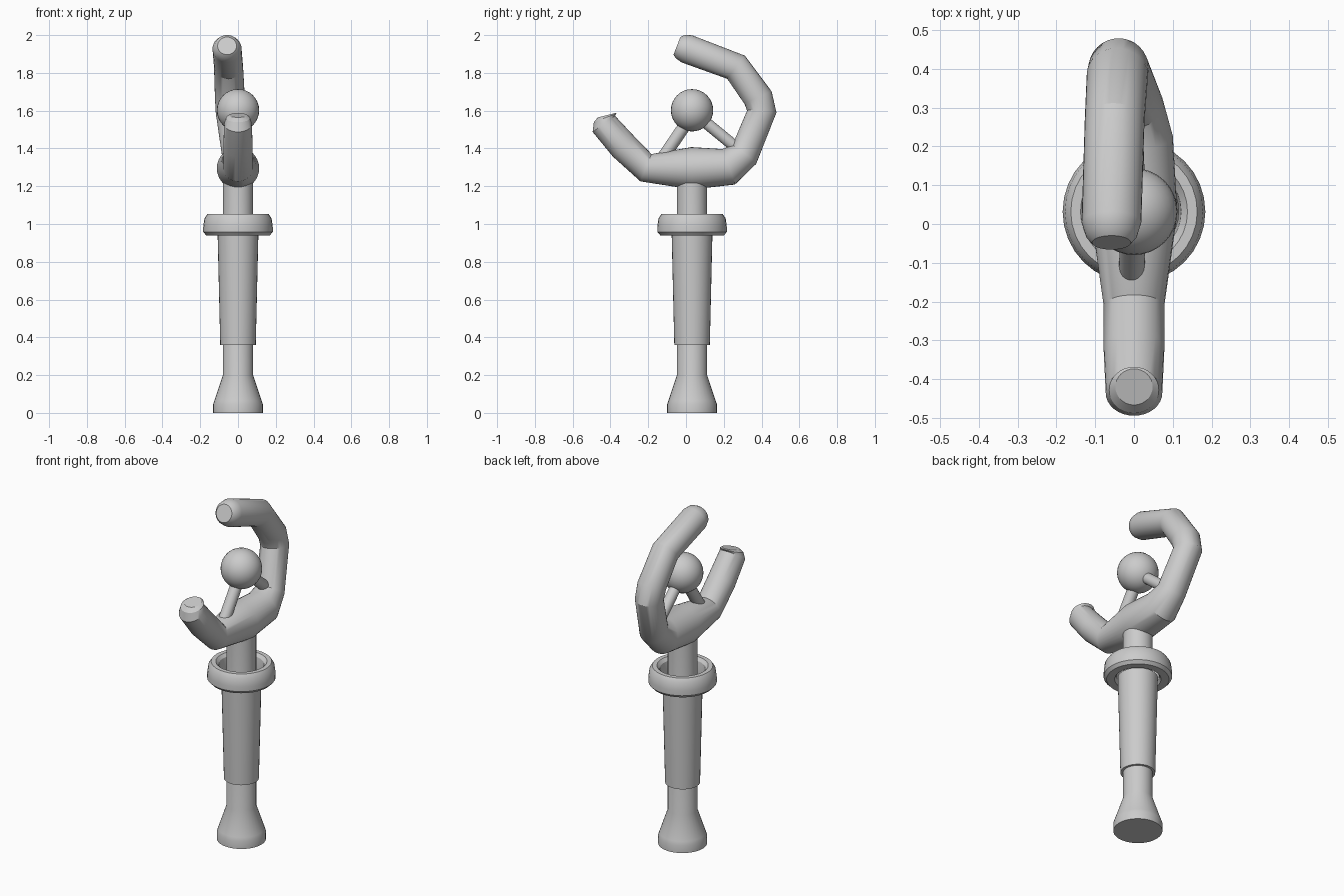
import bpy, math
from mathutils import Vector

if "Cube" in bpy.data.objects:
    bpy.data.objects.remove(bpy.data.objects["Cube"])

N = 32
YC = 0.032  # shaft axis offset in y


def make(name, verts, faces):
    me = bpy.data.meshes.new(name)
    me.from_pydata(verts, [], faces)
    ob = bpy.data.objects.new(name, me)
    bpy.context.collection.objects.link(ob)
    bpy.ops.object.select_all(action='DESELECT')
    ob.select_set(True)
    bpy.context.view_layer.objects.active = ob
    bpy.ops.object.mode_set(mode='EDIT')
    bpy.ops.mesh.select_all(action='SELECT')
    bpy.ops.mesh.normals_make_consistent(inside=False)
    bpy.ops.object.mode_set(mode='OBJECT')
    bpy.ops.object.shade_smooth_by_angle(angle=math.radians(30))
    return ob


def skin(rows, closed):
    """Quads joining rings of N points; flat caps unless the profile is closed."""
    verts = [v for row in rows for v in row]
    m = len(rows)
    faces = []
    for i in range(m if closed else m - 1):
        a, b = i * N, (i + 1) % m * N
        for k in range(N):
            j = (k + 1) % N
            faces.append((a + k, a + j, b + j, b + k))
    if not closed:
        faces += [tuple(range(N))[::-1], tuple(range((m - 1) * N, m * N))]
    return verts, faces


def lathe(name, profile, closed=False):
    rows = [[(r * math.cos(2 * math.pi * k / N), YC + r * math.sin(2 * math.pi * k / N), z)
             for k in range(N)] for r, z in profile]
    return make(name, *skin(rows, closed))


def tube(name, stations):
    """Stations: x, y, z, radius, optional (dy, dz) facing of the ring."""
    pts = [Vector(s[:3]) for s in stations]
    rows = []
    for i, s in enumerate(stations):
        if len(s) > 4:
            t = Vector((0, *s[4])).normalized()
        else:
            a = (pts[i] - pts[max(i - 1, 0)]).normalized()
            b = (pts[min(i + 1, len(pts) - 1)] - pts[i]).normalized()
            t = (a + b).normalized()
        u = Vector((1, 0, 0))
        u = (u - t * u.dot(t)).normalized()
        v = t.cross(u)
        rows.append([pts[i] + s[3] * (u * math.cos(2 * math.pi * k / N) + v * math.sin(2 * math.pi * k / N))
                     for k in range(N)])
    return make(name, *skin(rows, False))


# Shaft with flared foot, grip and collar
lathe("shaft", [(.132, 0), (.132, .045), (.125, .065), (.08, .20), (.08, 1.25)])
lathe("grip", [(.094, .36), (.108, .95)])
lathe("collar", [(.125, .94), (.168, .94), (.184, .957), (.184, .985), (.178, 1.03),
                 (.163, 1.052), (.138, 1.052), (.122, 1.035), (.115, .99), (.115, .955)], True)

# Curved claw head, from the short front prong to the tall hooked one
tube("claw", [
    (0, -.42, 1.576, .048, (.24, -.97)),
    (0, -.428, 1.562, .064, (.35, -.93)),
    (0, -.435, 1.53, .073, (.58, -.81)),
    (0, -.33, 1.41, .078),
    (0, -.212, 1.298, .078),
    (0, .03, 1.295, .112),
    (0, .225, 1.303, .1),
    (-.005, .308, 1.367, .08),
    (-.04, .401, 1.595, .078),
    (-.043, .382, 1.668, .079),
    (-.05, .265, 1.83, .077),
    (-.058, .005, 1.927, .077, (-.93, .36)),
    (-.058, -.03, 1.939, .066, (-.93, .36)),
    (-.058, -.048, 1.943, .05, (-.93, .36)),
])

# Orb and its two struts
bpy.ops.mesh.primitive_uv_sphere_add(segments=32, ring_count=16, radius=.112, location=(0, YC, 1.602))
bpy.context.object.name = "orb"
bpy.ops.object.shade_smooth_by_angle(angle=math.radians(30))
tube("strut_front", [(-.003, .02, 1.56, .033), (-.006, -.14, 1.325, .033)])
tube("strut_back", [(0, .04, 1.59, .031), (-.01, .29, 1.385, .031)])
